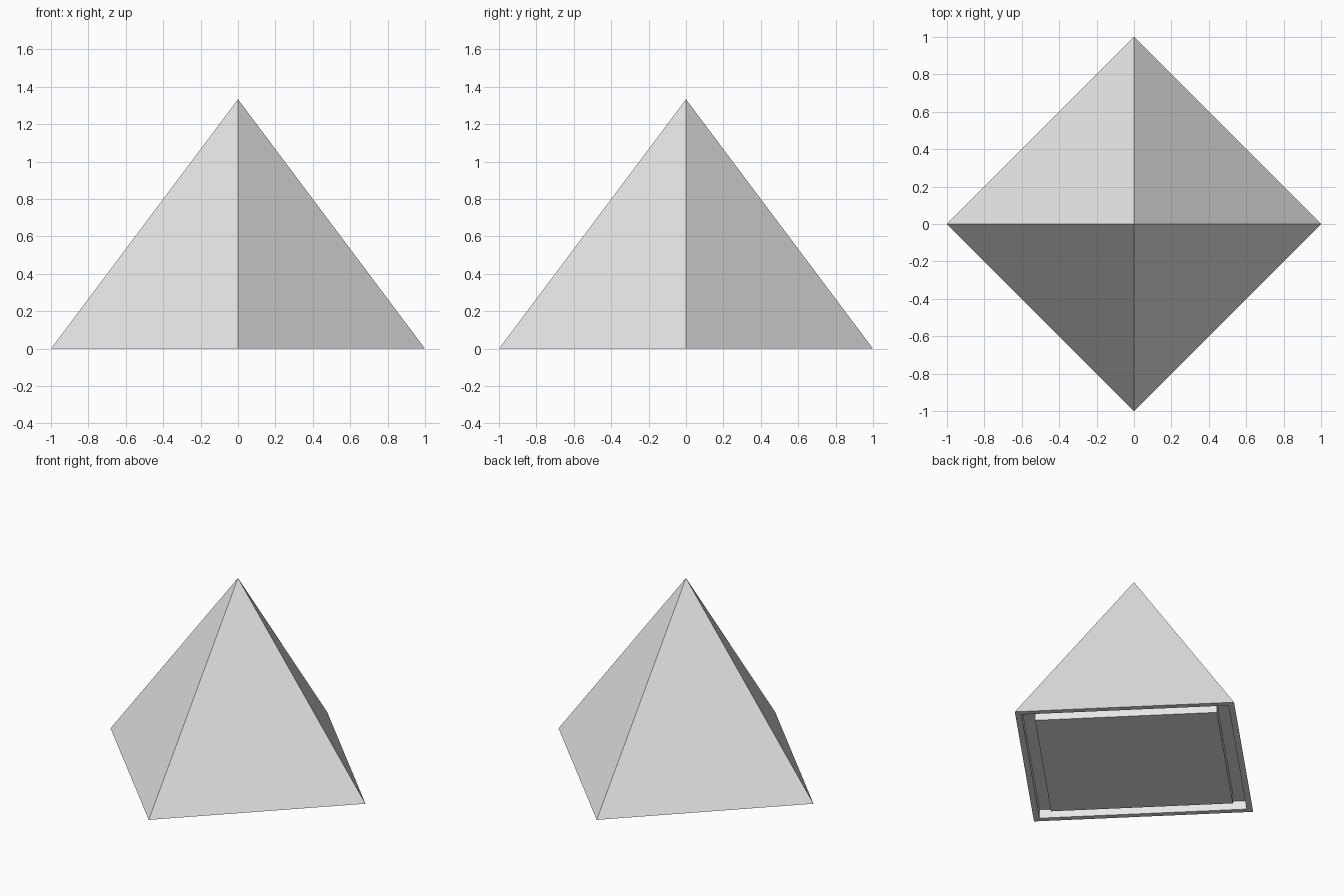
import bpy
import bmesh
from math import cos, sin, pi

cube = bpy.data.objects.get("Cube")
if cube:
    bpy.data.objects.remove(cube, do_unlink=True)

grey = bpy.data.materials.new("light_grey")
grey.use_nodes = True
colour = (0.8, 0.8, 0.8, 1)
grey.diffuse_color = colour
grey.node_tree.nodes["Principled BSDF"].inputs["Base Color"].default_value = colour

HEIGHT = 1.333
RIM = 0.945      # inner corner radius of the thin outer rim
PANEL = 0.83     # corner radius of the centre panel
DEPTH = 0.062    # depth of the groove between them

bm = bmesh.new()


def square(radius, z):
    """Four vertices with the corners on the x and y axes."""
    return [bm.verts.new((radius * cos(i * pi / 2), radius * sin(i * pi / 2), z))
            for i in range(4)]


# Sloping sides
base = square(1, 0)
apex = bm.verts.new((0, 0, HEIGHT))
for i in range(4):
    bm.faces.new((base[i], base[(i + 1) % 4], apex))

# Underside: rim, groove walls and groove ceiling
ring = base
for radius, z in ((RIM, 0), (RIM, DEPTH), (PANEL, DEPTH), (PANEL, 0)):
    inner = square(radius, z)
    for i in range(4):
        j = (i + 1) % 4
        bm.faces.new((ring[j], ring[i], inner[i], inner[j]))
    ring = inner

# Centre panel of the underside
bm.faces.new(ring[::-1])

bmesh.ops.recalc_face_normals(bm, faces=bm.faces[:])
mesh = bpy.data.meshes.new("pyramid")
bm.to_mesh(mesh)
bm.free()
mesh.materials.append(grey)
pyramid = bpy.data.objects.new("pyramid", mesh)
bpy.context.collection.objects.link(pyramid)
